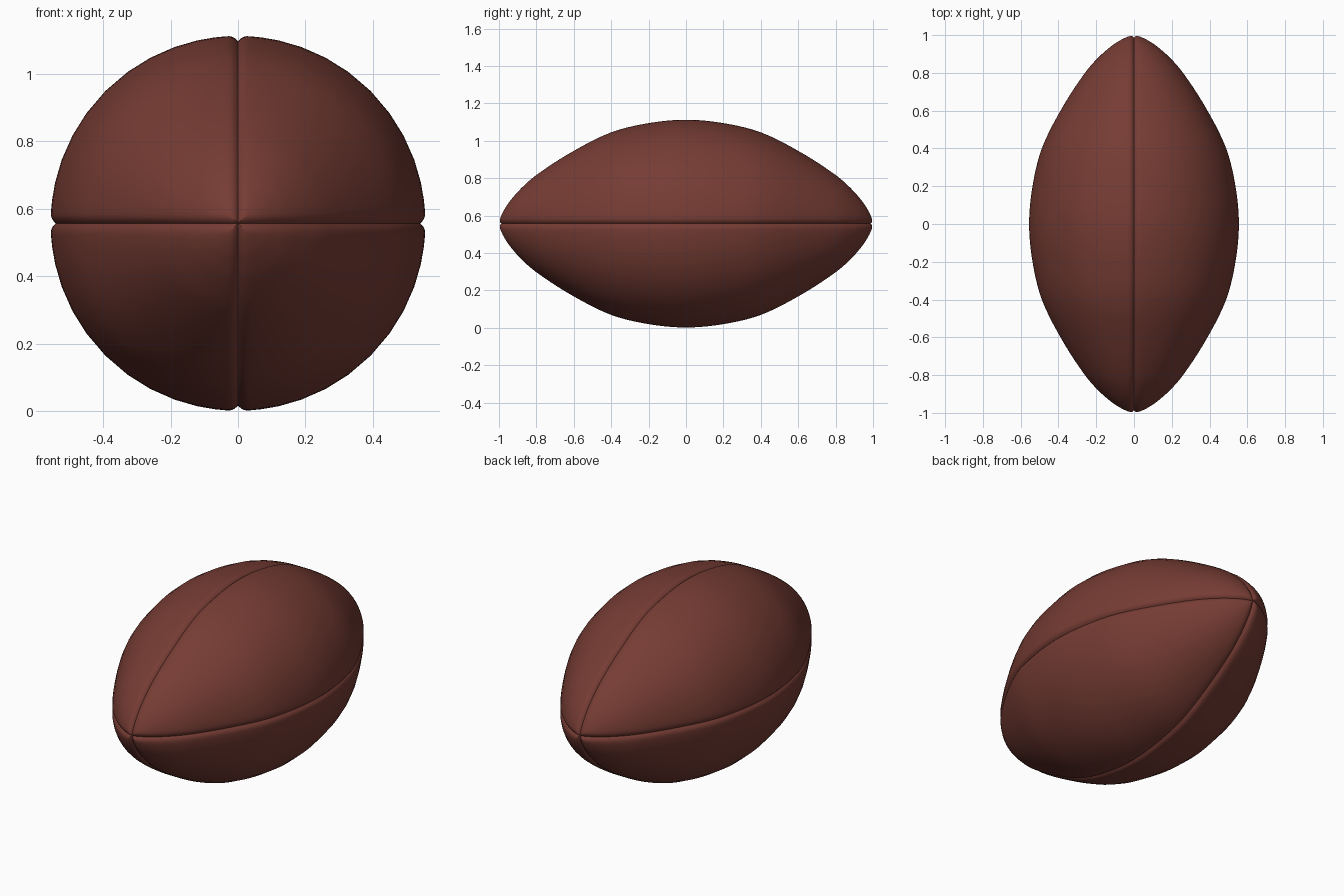
import bpy, bmesh, math
from mathutils import Vector

if "Cube" in bpy.data.objects:
    bpy.data.objects.remove(bpy.data.objects["Cube"])

CZ = 0.557                     # height of the long axis
DEPTH, WIDTH = 0.015, 0.028    # seam groove

# half profile: (distance along the axis, radius), mirrored about the middle
half = [(0, .556), (.2, .538), (.4, .489), (.6, .39), (.8, .262),
        (.9, .172), (.955, .105), (.985, .055), (1.0, .018), (1.002, 0)]
pts = [Vector((-y, r)) for y, r in half[:0:-1]] + [Vector(p) for p in half]


def smooth_profile(p, steps=5):
    """Catmull-Rom curve through the profile points (chord-scaled tangents)."""
    tan = []
    for i in range(len(p)):
        a, b = p[max(i - 1, 0)], p[min(i + 1, len(p) - 1)]
        tan.append((b - a).normalized())
    tan[0], tan[-1] = Vector((0, 1)), Vector((0, -1))
    out = []
    for i in range(len(p) - 1):
        L = (p[i + 1] - p[i]).length
        for k in range(steps):
            t = k / steps
            pos = (p[i] * (2*t**3 - 3*t*t + 1) + tan[i] * L * (t**3 - 2*t*t + t)
                   + p[i + 1] * (3*t*t - 2*t**3) + tan[i + 1] * L * (t**3 - t*t))
            out.append(pos)
    return out + [p[-1].copy()]


prof = smooth_profile(pts)

# angles packed closely beside the four seams
f = [0, .006, .012, .02, .03, .045, .08, .14, .22, .31, .4, .5]
quad = f + [1 - a for a in f[-2:0:-1]]
angles = [(q + a) * math.pi / 2 for q in range(4) for a in quad]

# ball: revolved profile pressed inwards along the seams
bm = bmesh.new()
rings = []
for i in range(1, len(prof) - 1):
    y, r = prof[i]
    d = (prof[i + 1] - prof[i - 1]).normalized()
    ny, nr = -d.y, d.x                      # outward normal of the profile
    ring = []
    for a in angles:
        dist = r * min(abs(math.sin(a)), abs(math.cos(a)))
        g = DEPTH * max(0, 1 - dist / WIDTH) ** 2
        rr = max(r - nr * g, .0005)
        ring.append(bm.verts.new((rr * math.cos(a), y - ny * g,
                                  CZ + rr * math.sin(a))))
    rings.append(ring)
n = len(angles)
for A, B in zip(rings, rings[1:]):
    for j in range(n):
        k = (j + 1) % n
        bm.faces.new((A[j], A[k], B[k], B[j]))
for ring, s in ((rings[0], -1), (rings[-1], 1)):
    tip = bm.verts.new((0, s * (1.002 - DEPTH), CZ))
    for j in range(n):
        bm.faces.new((ring[j], ring[(j + 1) % n], tip))
bmesh.ops.recalc_face_normals(bm, faces=bm.faces)

me = bpy.data.meshes.new("ball")
bm.to_mesh(me)
bm.free()
ball = bpy.data.objects.new("ball", me)
bpy.context.collection.objects.link(ball)

leather = bpy.data.materials.new("brown leather")
leather.diffuse_color = (.18, .045, .034, 1)
leather.use_nodes = True
leather.node_tree.nodes["Principled BSDF"].inputs["Base Color"].default_value = leather.diffuse_color
me.materials.append(leather)

bpy.context.view_layer.objects.active = ball
ball.select_set(True)
bpy.ops.object.shade_smooth_by_angle(angle=math.radians(50))
